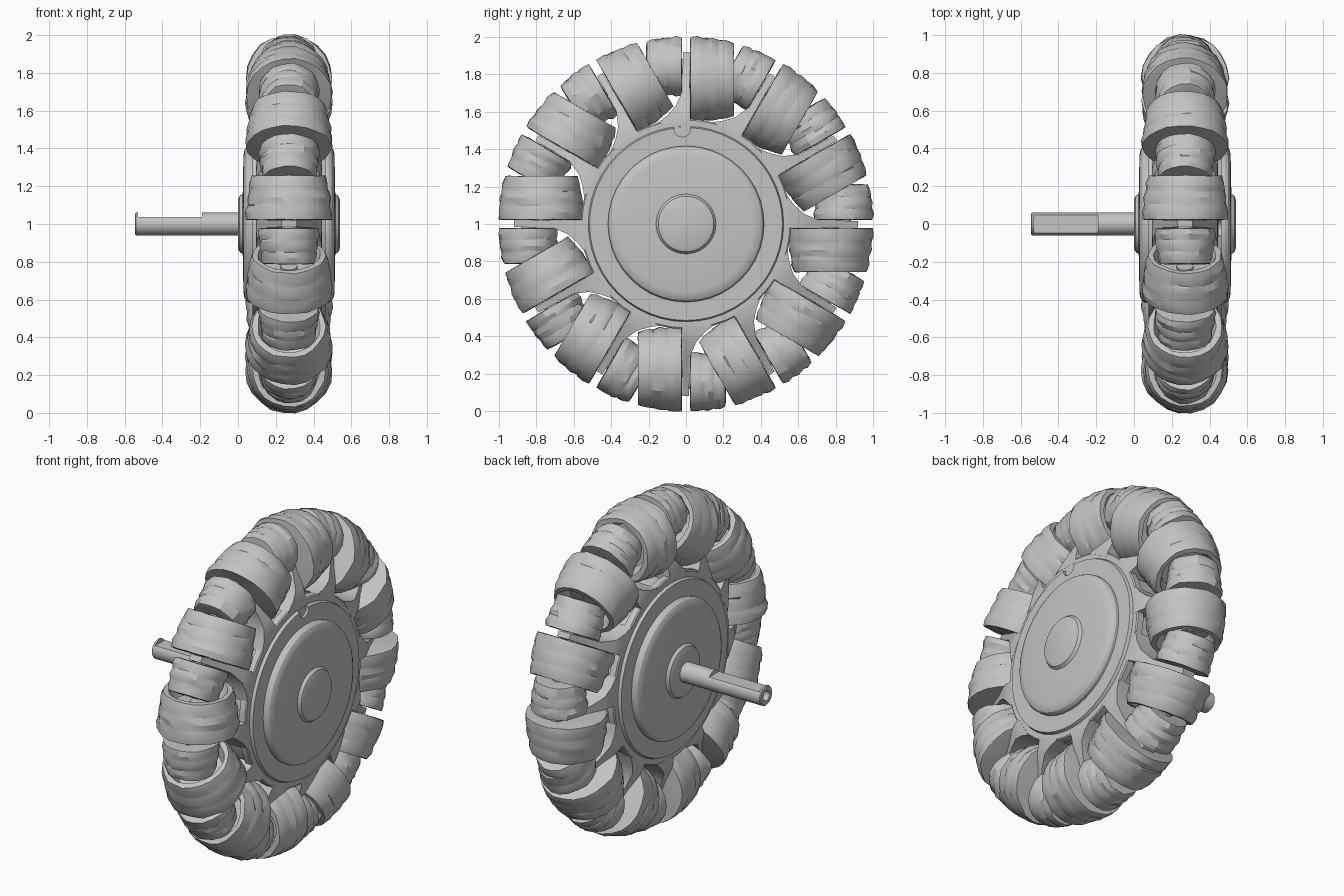
import bpy
import math
import random
from mathutils import Matrix, Vector

random.seed(4)
if "Cube" in bpy.data.objects:
    bpy.data.objects.remove(bpy.data.objects["Cube"])

CX = 0.27                  # middle plane of the wheel
LARGE_AXIS, SMALL_AXIS = 0.772, 0.842

grey = bpy.data.materials.new("plain grey")
grey.use_nodes = True
grey.diffuse_color = (0.55, 0.55, 0.55, 1)
grey.node_tree.nodes["Principled BSDF"].inputs["Base Color"].default_value = grey.diffuse_color
parts = []


def add_mesh(name, verts, faces, matrix):
    mesh = bpy.data.meshes.new(name)
    mesh.from_pydata([matrix @ Vector(v) for v in verts], [], faces)
    mesh.materials.append(grey)
    obj = bpy.data.objects.new(name, mesh)
    bpy.context.collection.objects.link(obj)
    bpy.ops.object.select_all(action='DESELECT')
    obj.select_set(True)
    bpy.context.view_layer.objects.active = obj
    bpy.ops.object.mode_set(mode='EDIT')
    bpy.ops.mesh.select_all(action='SELECT')
    bpy.ops.mesh.normals_make_consistent(inside=False)
    bpy.ops.object.mode_set(mode='OBJECT')
    parts.append(obj)
    return obj


def lathe(name, profile, matrix, sides=24, rough=0.0):
    """Turn (along, radius) points around the local x axis and cap both ends."""
    verts, faces = [], []
    for along, radius in profile:
        for k in range(sides):
            a = math.tau * k / sides
            r = radius + random.uniform(-rough, rough)
            x = along + random.uniform(-rough, rough) * 0.4
            verts.append((x, r * math.cos(a), r * math.sin(a)))
    for i in range(len(profile) - 1):
        for k in range(sides):
            n = (k + 1) % sides
            faces.append((i * sides + k, i * sides + n, (i + 1) * sides + n, (i + 1) * sides + k))
    last = (len(profile) - 1) * sides
    faces += [tuple(range(sides)), tuple(range(last, last + sides))]
    return add_mesh(name, verts, faces, matrix)


def cut(obj, cutter):
    mod = obj.modifiers.new("cut", 'BOOLEAN')
    mod.operation, mod.object, mod.solver = 'DIFFERENCE', cutter, 'EXACT'
    bpy.ops.object.select_all(action='DESELECT')
    bpy.context.view_layer.objects.active = obj
    obj.select_set(True)
    bpy.ops.object.modifier_apply(modifier=mod.name)
    if cutter in parts:
        parts.remove(cutter)
    bpy.data.objects.remove(cutter)


def barrel(start, end, axis_radius, bands=3):
    """Outline following the wheel's rim, divided into shallow tread bands."""
    points = []
    for b in range(bands):
        for f in (0.0 if b == 0 else 0.06, 0.5, 1.0 if b == bands - 1 else 0.94):
            t = start + (end - start) * (b + f) / bands
            bulge = 0.004 if f == 0.5 else -0.001
            points.append((t, math.sqrt(1 - t * t) - axis_radius + bulge))
    return points


def rim_frame(angle, distance):
    """x runs clockwise along the rim, y across the wheel, z outward."""
    c, s = math.cos(angle), math.sin(angle)
    return Matrix(((0, 1, 0, CX),
                   (s, 0, c, c * distance),
                   (-c, 0, s, 1 + s * distance),
                   (0, 0, 0, 1)))


# Hub drum with a stepped plate on each side
hub_at = Matrix.Translation((CX, 0, 1))
half = [(0.12, 0.535), (0.13, 0.562), (0.168, 0.562), (0.174, 0.555), (0.174, 0.522),
        (0.192, 0.515), (0.192, 0.40)]
drum = lathe("hub_drum", [(-x, r) for x, r in reversed(half)] + half, hub_at, 48)
notch = lathe("notch_cutter", [(0.176, 0.045), (0.26, 0.045)],
              Matrix.Translation((CX, -0.02, 1.51)), 16)
cut(drum, notch)

# Rounded covers on both sides, with a shallow tapered boss in the middle
cover = [(0.17, 0.417), (0.21, 0.417), (0.226, 0.408), (0.236, 0.39), (0.241, 0.365),
         (0.245, 0.16), (0.262, 0.148), (0.27, 0.125)]
for side, label in ((1, "left"), (-1, "right")):
    lathe(label + "_cover", [(side * x, r) for x, r in cover], hub_at, 40)

# Shaft with a bored end and a flat on top
shaft = lathe("shaft", [(-0.51, 0.03), (-0.545, 0.03), (-0.545, 0.055), (-0.54, 0.06), (0.05, 0.06)],
              Matrix.Translation((0, 0, 1)), 32)
bpy.ops.mesh.primitive_cube_add(size=1, location=(-0.36, 0, 1.087))
flat_cutter = bpy.context.object
flat_cutter.scale = (0.34, 0.2, 0.1)
bpy.context.view_layer.update()
cut(shaft, flat_cutter)

# Roller outlines
large = ([(0.022, 0.03), (0.022, 0.212)] + barrel(0.024, 0.256, LARGE_AXIS)
         + [(0.256, 0.165), (0.18, 0.13), (0.175, 0.03)])
small = ([(-0.022, 0.03), (-0.022, 0.13)] + barrel(-0.024, -0.21, SMALL_AXIS)
         + [(-0.213, 0.105), (-0.205, 0.03)])

# Spoke side outline, (along rim, distance from hub) with its half width;
# it flares only toward the small roller
spoke = [(-0.15, 0.54, 0.175), (-0.1, 0.58, 0.172), (-0.055, 0.63, 0.16), (-0.02, 0.71, 0.12),
         (-0.016, 0.92, 0.04), (0.018, 0.92, 0.04), (0.02, 0.71, 0.12), (0.02, 0.63, 0.16),
         (0.02, 0.58, 0.172), (0.02, 0.54, 0.175)]

# Twelve stations around the rim: spoke, axles, one large and one small roller
for i in range(12):
    angle = math.radians(30 * i)
    n = len(spoke)
    verts = [(t, side * w, r) for side in (-1, 1) for t, r, w in spoke]
    rungs = [(k, n - 1 - k, n - 2 - k, k + 1) for k in range(n // 2 - 1)]
    faces = rungs + [tuple(v + n for v in f) for f in rungs]
    faces += [(k, (k + 1) % n, (k + 1) % n + n, k + n) for k in range(n)]
    add_mesh(f"spoke_{i}", verts, faces, rim_frame(angle, 0))
    lathe(f"large_roller_{i}", large, rim_frame(angle, LARGE_AXIS), 22, 0.005)
    lathe(f"small_roller_{i}", small, rim_frame(angle, SMALL_AXIS), 18, 0.005)
    lathe(f"large_axle_{i}", [(-0.01, 0.045), (0.19, 0.045)], rim_frame(angle, LARGE_AXIS), 12)
    lathe(f"small_axle_{i}", [(-0.215, 0.04), (0.01, 0.04)], rim_frame(angle, SMALL_AXIS), 12)

# Smooth round surfaces, keep edges crisp
bpy.ops.object.select_all(action='DESELECT')
for obj in parts:
    obj.select_set(True)
bpy.context.view_layer.objects.active = parts[0]
bpy.ops.object.shade_smooth_by_angle(angle=math.radians(25))
